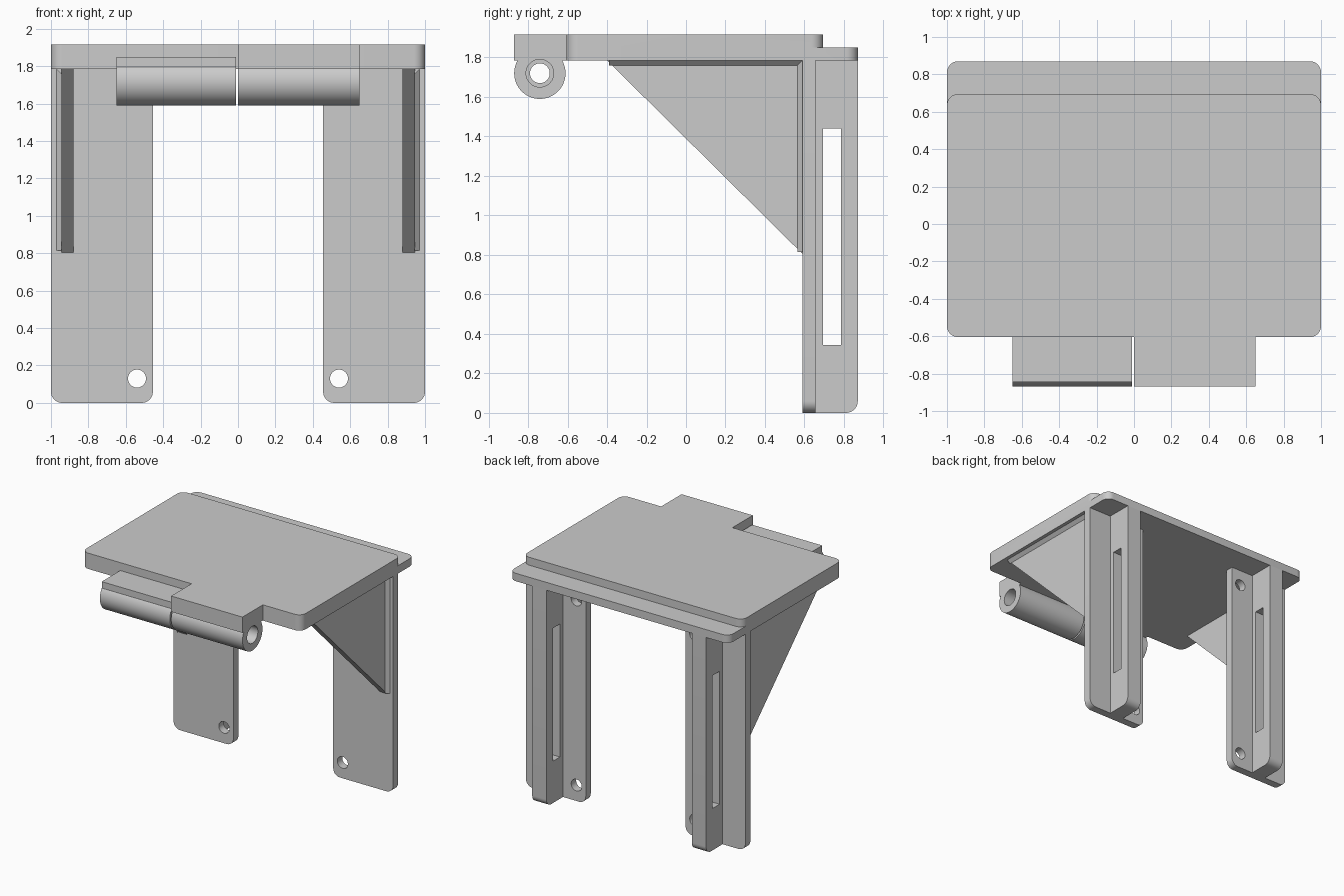
import bpy, bmesh, math
from mathutils import Matrix, Vector

cube = bpy.data.objects.get("Cube")
if cube:
    bpy.data.objects.remove(cube, do_unlink=True)

grey = bpy.data.materials.new("plain_grey")
grey.use_nodes = True
grey.diffuse_color = (0.6, 0.6, 0.6, 1)
for node in grey.node_tree.nodes:
    if node.type == 'BSDF_PRINCIPLED':
        node.inputs["Base Color"].default_value = (0.6, 0.6, 0.6, 1)


def finish(name, bm):
    bmesh.ops.recalc_face_normals(bm, faces=bm.faces)
    mesh = bpy.data.meshes.new(name)
    bm.to_mesh(mesh)
    bm.free()
    mesh.materials.append(grey)
    obj = bpy.data.objects.new(name, mesh)
    bpy.context.collection.objects.link(obj)
    return obj


def box(name, xs, ys, zs, round_if=None, radius=0.06):
    """Box from ranges; edges whose midpoint and direction pass round_if get rounded."""
    bm = bmesh.new()
    bmesh.ops.create_cube(bm, size=1)
    for v in bm.verts:
        v.co = [r[0] if c < 0 else r[1] for c, r in zip(v.co, (xs, ys, zs))]
    if round_if:
        chosen = []
        for e in bm.edges:
            a, b = (v.co for v in e.verts)
            if round_if((a + b) / 2, (b - a).normalized()):
                chosen.append(e)
        bmesh.ops.bevel(bm, geom=chosen, offset=radius, segments=8,
                        profile=0.5, affect='EDGES')
    return finish(name, bm)


def cylinder(name, centre, radius, length, axis):
    bm = bmesh.new()
    turn = Matrix.Rotation(math.pi / 2, 4, 'Y' if axis == 'X' else 'X')
    bmesh.ops.create_cone(bm, cap_ends=True, segments=64, radius1=radius, radius2=radius,
                          depth=length, matrix=Matrix.Translation(centre) @ turn)
    return finish(name, bm)


def prism(name, points, depth):
    """Extrude a polygon along a vector."""
    bm = bmesh.new()
    face = bm.faces.new([bm.verts.new(p) for p in points])
    result = bmesh.ops.extrude_face_region(bm, geom=[face], use_keep_orig=True)
    verts = [g for g in result["geom"] if isinstance(g, bmesh.types.BMVert)]
    bmesh.ops.translate(bm, verts=verts, vec=depth)
    return finish(name, bm)


def combine(target, other, operation):
    mod = target.modifiers.new("join", 'BOOLEAN')
    mod.operation, mod.solver, mod.object = operation, 'EXACT', other
    bpy.context.view_layer.objects.active = target
    bpy.ops.object.modifier_apply(modifier=mod.name)
    bpy.data.objects.remove(other, do_unlink=True)


def mirror(obj):
    obj.modifiers.new("mirror", 'MIRROR').use_clip = False


UNDER, STEP, TOP = 1.785, 1.85, 1.915
LEG_FRONT, LEG_BACK, BACK = 0.59, 0.655, 0.87
upright = lambda mid, d: abs(d.z) > 0.9

# Top slab with a lower ledge along the back
slab = box("top_slab", (-1, 1), (-0.605, 0.695), (UNDER, TOP), upright)
ledge = box("ledge", (-1, 1), (-0.3, BACK), (UNDER, STEP),
            lambda mid, d: abs(d.z) > 0.9 and mid.y > 0)
combine(slab, ledge, 'UNION')

# Hinge: full-height tab on the left half, lower tab on the right half
axis_y, axis_z = -0.74, 1.72
for name, x0, x1, front, top, bore in (
        ("left_hinge", 0.0, 0.65, -0.87, TOP, 0.07),
        ("right_hinge", -0.65, -0.012, -0.845, STEP, 0.05)):
    centre = Vector(((x0 + x1) / 2, axis_y, axis_z))
    hinge = cylinder(name, centre, 0.13, x1 - x0, 'X')
    combine(hinge, box("tab", (x0, x1), (front, -0.605), (UNDER, top)), 'UNION')
    combine(hinge, cylinder("bore", centre, bore, 1, 'X'), 'DIFFERENCE')

# Leg plates with rounded feet and two screw holes each
legs = box("leg_plates", (0.455, 1), (LEG_FRONT, LEG_BACK), (0, UNDER),
           lambda mid, d: abs(d.y) > 0.9 and mid.z < 0.1)
for z in (0.13, UNDER - 0.13):
    combine(legs, cylinder("screw_hole", Vector((0.54, 0.62, z)), 0.048, 0.5, 'Y'), 'DIFFERENCE')
mirror(legs)

# Slotted ribs behind the leg plates
ribs = box("leg_ribs", (0.6625, 0.7925), (LEG_BACK, BACK), (0, UNDER),
           lambda mid, d: abs(d.x) > 0.9 and mid.z < 0.1 and mid.y > 0.8)
combine(ribs, box("slot", (0.5, 0.9), (0.695, 0.785), (0.345, 1.44)), 'DIFFERENCE')
mirror(ribs)

# Triangular gussets between slab and legs
inner, outer, lip = 0.88, 0.945, 0.026
tip_y, tip_z = -0.4, 0.805
mirror(prism("gussets", [(inner, tip_y, UNDER), (inner, LEG_FRONT, UNDER),
                         (inner, LEG_FRONT, tip_z)], (outer - inner, 0, 0)))

# Small corner fillets on the outer side of the gussets
mirror(prism("gusset_top_fillets",
             [(outer, tip_y + 0.01, UNDER), (outer + lip, tip_y + 0.01, UNDER),
              (outer, tip_y + 0.01, UNDER - lip)], (0, LEG_FRONT - tip_y - 0.01, 0)))
mirror(prism("gusset_leg_fillets",
             [(outer, LEG_FRONT, tip_z + 0.01), (outer + lip, LEG_FRONT, tip_z + 0.01),
              (outer, LEG_FRONT - lip, tip_z + 0.01)], (0, 0, UNDER - tip_z - 0.01)))

# Smooth the rounded surfaces, keep the corners sharp
bpy.ops.object.select_all(action='DESELECT')
for obj in bpy.context.collection.objects:
    if obj.type == 'MESH' and grey.name in obj.data.materials:
        obj.select_set(True)
        bpy.context.view_layer.objects.active = obj
bpy.ops.object.shade_smooth_by_angle(angle=math.radians(30))
